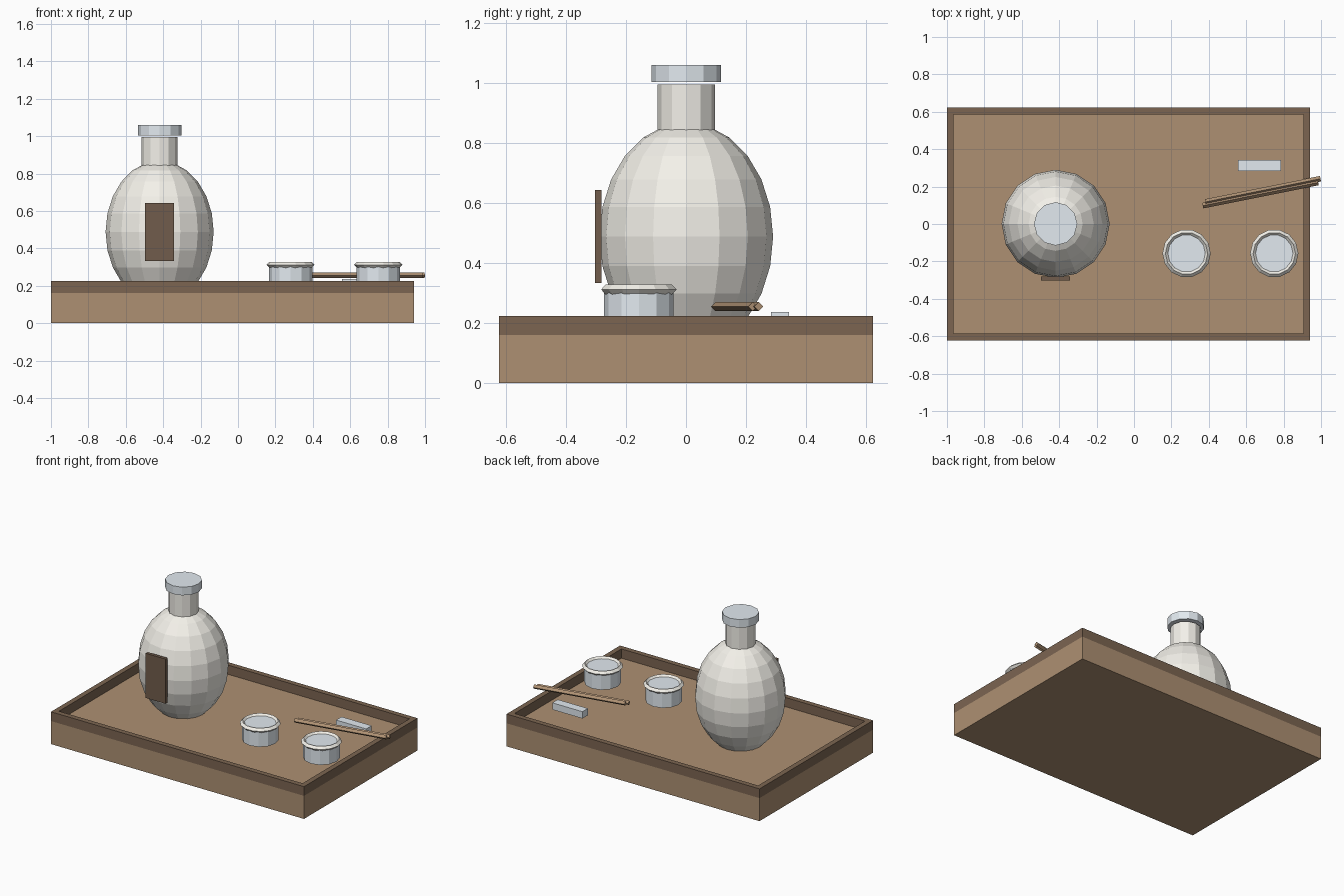
import bpy, math
from mathutils import Vector

if "Cube" in bpy.data.objects:
    bpy.data.objects.remove(bpy.data.objects["Cube"])


def mat(name, rgb):
    m = bpy.data.materials.new(name)
    m.diffuse_color = (*rgb, 1)
    m.use_nodes = True
    m.node_tree.nodes["Principled BSDF"].inputs["Base Color"].default_value = m.diffuse_color
    return m


WOOD = mat("light_wood", (0.42, 0.28, 0.17))
DARK = mat("dark_wood", (0.20, 0.13, 0.083))
LABEL = mat("label_brown", (0.165, 0.108, 0.072))
CREAM = mat("cream_ceramic", (0.90, 0.88, 0.82))
BLUE = mat("pale_blue_ceramic", (0.76, 0.82, 0.87))


def finish(name, m):
    o = bpy.context.object
    o.name = name
    o.data.materials.append(m)
    return o


def box(name, lo, hi, m):
    c = [(a + b) / 2 for a, b in zip(lo, hi)]
    bpy.ops.mesh.primitive_cube_add(size=1, location=c)
    o = finish(name, m)
    o.scale = [b - a for a, b in zip(lo, hi)]
    return o


def cyl(name, x, y, z0, z1, r, m, sides=12):
    bpy.ops.mesh.primitive_cylinder_add(vertices=sides, radius=r, depth=z1 - z0,
                                        location=(x, y, (z0 + z1) / 2))
    return finish(name, m)


# Tray: solid slab whose top is the floor, and four rim walls
X0, X1, Y, T = -1.0, 0.942, 0.622, 0.036
FLOOR, RIM = 0.16, 0.224
box("tray_base", (X0, -Y, 0), (X1, Y, FLOOR), WOOD)
box("tray_wall_front", (X0, -Y, FLOOR), (X1, -Y + T, RIM), DARK)
box("tray_wall_back", (X0, Y - T, FLOOR), (X1, Y, RIM), DARK)
box("tray_wall_left", (X0, -Y + T, FLOOR), (X0 + T, Y - T, RIM), DARK)
box("tray_wall_right", (X1 - T, -Y + T, FLOOR), (X1, Y - T, RIM), DARK)

# Bottle: faceted egg body, neck, floating cap and front label
BX, BY = -0.419, 0.001
bpy.ops.mesh.primitive_uv_sphere_add(segments=16, ring_count=12, radius=1,
                                     location=(BX, BY, 0.488))
finish("bottle_body", CREAM).scale = (0.289, 0.289, 0.38)
cyl("bottle_neck", BX, BY, 0.80, 0.995, 0.096, CREAM)
cyl("bottle_cap", BX, BY, 1.003, 1.06, 0.116, BLUE)
box("bottle_label", (-0.497, -0.303, 0.333), (-0.343, -0.281, 0.643), LABEL)

# Two cups with diamond-section rims
for side, x in (("left", 0.281), ("right", 0.75)):
    cyl(f"cup_{side}", x, -0.157, 0.199, 0.315, 0.116, BLUE)
    bpy.ops.mesh.primitive_torus_add(major_segments=14, minor_segments=4,
                                     major_radius=0.113, minor_radius=0.016,
                                     location=(x, -0.157, 0.312))
    finish(f"cup_rim_{side}", CREAM)

# Pair of diamond-section chopsticks, overhanging the right rim
for i, (a, b) in enumerate((((0.368, 0.098), (0.985, 0.222)),
                            ((0.382, 0.118), (0.997, 0.242)))):
    a, b = Vector((*a, 0.255)), Vector((*b, 0.255))
    d = b - a
    bpy.ops.mesh.primitive_cylinder_add(vertices=4, radius=0.015, depth=d.length,
                                        location=(a + b) / 2,
                                        rotation=(0, math.pi / 2, math.atan2(d.y, d.x)))
    finish(f"chopstick_{i + 1}", WOOD)

# Chopstick rest
box("chopstick_rest", (0.555, 0.283, 0.19), (0.786, 0.343, 0.237), BLUE)
